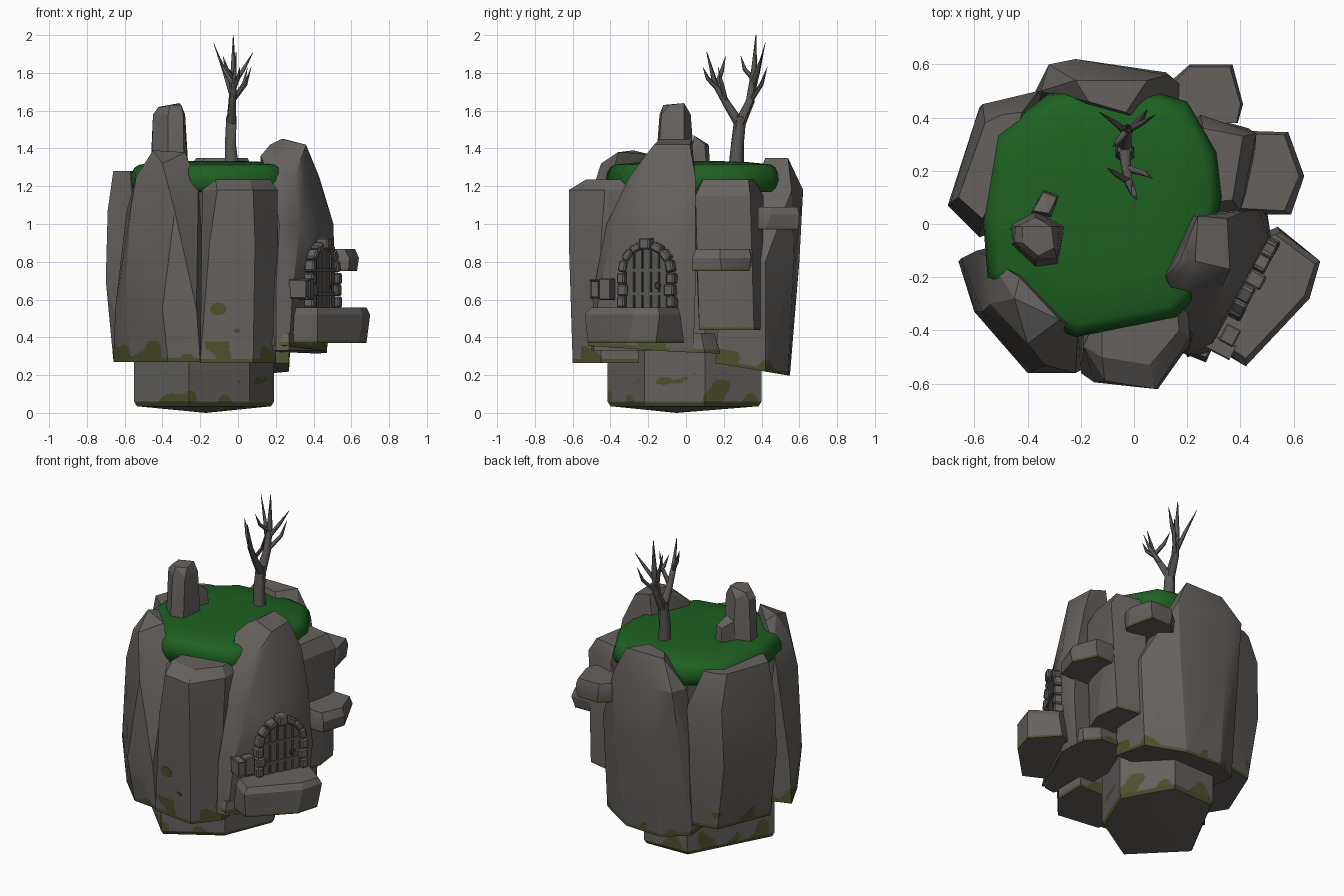
import bpy, bmesh, math
from mathutils import Vector, noise

if "Cube" in bpy.data.objects:
    bpy.data.objects.remove(bpy.data.objects["Cube"])

def mat(name, rgb):
    m = bpy.data.materials.new(name)
    m.diffuse_color = (*rgb, 1)
    m.use_nodes = True
    m.node_tree.nodes["Principled BSDF"].inputs["Base Color"].default_value = m.diffuse_color
    return m

ROCK = mat("grey rock", (0.13, 0.12, 0.112))
MOSS = mat("dark moss", (0.078, 0.083, 0.027))
GRASS = mat("green grass", (0.013, 0.118, 0.016))
BARK = mat("grey bark", (0.10, 0.092, 0.086))
DOOR = mat("dark door wood", (0.105, 0.098, 0.092))

def finish(name, bm, mats, angle=20):
    bmesh.ops.recalc_face_normals(bm, faces=bm.faces[:])
    me = bpy.data.meshes.new(name)
    bm.to_mesh(me)
    bm.free()
    for m in mats:
        me.materials.append(m)
    ob = bpy.data.objects.new(name, me)
    bpy.context.collection.objects.link(ob)
    bpy.ops.object.select_all(action='DESELECT')
    ob.select_set(True)
    bpy.context.view_layer.objects.active = ob
    bpy.ops.object.shade_smooth_by_angle(angle=math.radians(angle))
    return ob

def rock(name, z0, tilt, bottom, upper, moss=0.0, angle=20):
    """Convex boulder: tilted bottom outline plus upper points; moss creeps up from the rim."""
    bm = bmesh.new()
    for x, y in bottom:
        bm.verts.new((x, y, z0 + tilt[0] * x + tilt[1] * y))
    for p in upper:
        bm.verts.new(p)
    bmesh.ops.convex_hull(bm, input=bm.verts[:])
    loose = [v for v in bm.verts if not v.link_faces]
    bmesh.ops.delete(bm, geom=loose, context='VERTS')
    bmesh.ops.dissolve_limit(bm, angle_limit=0.02, verts=bm.verts[:], edges=bm.edges[:])
    if moss:
        def h(p):
            return p.z - z0 - tilt[0] * p.x - tilt[1] * p.y
        n = Vector((-tilt[0], -tilt[1], 1))
        rim = 0.02 if moss >= 0.05 else 0.012
        band = max(moss * 1.6, rim * 1.5)
        for cut in (rim, band):
            bmesh.ops.bisect_plane(bm, geom=bm.verts[:] + bm.edges[:] + bm.faces[:],
                                   plane_co=(0, 0, z0 + cut), plane_no=n)
        bmesh.ops.triangulate(bm, faces=bm.faces[:])
        for _ in range(5):
            es = [e for e in bm.edges if e.calc_length() > 0.02
                  and all(0.01 < h(v.co) < band + 0.001 for v in e.verts)]
            if not es or moss < 0.05:
                break
            bmesh.ops.subdivide_edges(bm, edges=es, cuts=1)
            bmesh.ops.triangulate(bm, faces=bm.faces[:])
        bm.normal_update()
        for f in bm.faces:
            c = f.calc_center_median()
            patch = min(band, moss * (3.6 * noise.noise(c * 8) + .1)) if moss >= .05 else 0
            if f.normal.z > -0.6 and h(c) < max(rim, patch):
                f.material_index = 1
    return finish(name, bm, [ROCK, MOSS], angle)

def at(z, *xy):
    return [(x, y, z) for x, y in xy]

# central pillar
foot = [(-.55, -.12), (-.26, -.415), (.06, -.22), (.19, .1), (.02, .40), (-.28, .39)]
inner = [(-.175 + (x + .175) * .96, y * .96) for x, y in foot]
rock("core_pillar", 0.035, (0, 0), inner, at(.06, *foot) + at(1.2, *foot) + [(-.17, -.05, 0)], .11)

# ring of large boulders
rock("back_boulder", .29, (0, -.17),
     [(-.38, .2), (-.36, .46), (-.2, .55), (.05, .54), (.27, .42), (.27, .155)],
     at(.8, (-.37, .5), (-.2, .6), (.12, .57), (.3, .42), (.28, .2)) +
     at(1.18, (-.35, .5), (-.32, .6), (-.22, .62), (.13, .56)) +
     at(1.35, (-.17, .46), (-.03, .42), (-.22, .54), (.05, .54)), .05)
rock("back_left_boulder", .28, (0, 0),
     [(-.32, .46), (-.52, .42), (-.66, .08), (-.58, -.05), (-.2, .1)],
     at(.7, (-.34, .5), (-.58, .44), (-.70, .07), (-.58, -.03)) +
     at(1.07, (-.36, .5), (-.57, .45), (-.60, .38), (-.69, .08), (-.56, 0)) +
     at(1.28, (-.5, .41), (-.56, .38), (-.66, .1), (-.57, .02), (-.53, .1), (-.42, .42)), .07)
rock("front_left_boulder", .27, (0, 0),
     [(-.66, -.14), (-.56, -.34), (-.37, -.53), (-.2, -.55), (-.15, -.3), (-.4, -.05)],
     at(.55, (-.22, -.56), (-.40, -.56), (-.60, -.33), (-.65, -.13), (-.2, -.35)) +
     at(1.07, (-.335, -.53), (-.57, -.33), (-.59, -.1)) +
     [(-.54, -.13, 1.25), (-.54, -.3, 1.25), (-.4, -.45, 1.32), (-.45, -.28, 1.39),
      (-.28, -.36, 1.38), (-.43, -.2, 1.37), (-.21, -.40, 1.2)], .07)
rock("front_boulder", .265, (0, 0),
     [(-.2, -.56), (.08, -.60), (.2, -.45), (.2, -.25), (-.2, -.25)],
     at(.9, (-.15, -.595), (.09, -.62), (.21, -.45)) +
     at(1.18, (-.19, -.46), (-.11, -.59), (.08, -.62), (.21, -.43), (.2, -.3)) +
     at(1.235, (-.12, -.5), (.06, -.53), (.17, -.4), (-.12, -.3), (.16, -.3)), .07)
rock("door_boulder", .33, (0, 0),
     [(.2, -.5), (.27, -.49), (.47, -.08), (.47, .04), (.1, .04), (.1, -.3)],
     at(.65, (.2, -.49), (.29, -.46), (.515, -.05), (.5, .05)) +
     at(1.0, (.22, -.42), (.33, -.37), (.505, -.05), (.47, .05)) +
     at(1.25, (.17, -.30), (.3, -.3), (.43, -.03), (.42, .05)) +
     [(.12, -.2, 1.36), (.17, -.14, 1.42), (.23, -.14, 1.45), (.24, .03, 1.45), (.35, .02, 1.42),
      (.36, -.17, 1.42)], angle=35)
rock("door_boulder_foot", .34, (-.04, -.05),
     [(.17, -.48), (.27, -.52), (.47, -.1), (.47, .1), (.4, .18), (.1, .18)],
     at(.42, (.18, -.47), (.27, -.5), (.46, -.1), (.46, .08), (.38, .15), (.1, .15)), .07)
rock("right_boulder", .44, (0, 0),
     [(.15, .07), (.40, .07), (.45, .2), (.43, .36), (.25, .40), (.1, .3)],
     at(1.15, (.2, .04), (.40, .05), (.46, .34), (.25, .41)) +
     at(1.235, (.25, .08), (.37, .09), (.41, .33), (.26, .36)), .02)

# moss spots high on the front boulder
bm = bmesh.new()
for cx, cz, rx, rz in ((-.105, .55, .045, .034), (-.005, .435, .02, .012)):
    pts = [(cx + rx * math.cos(k * math.tau / 10), cz + rz * math.sin(k * math.tau / 10)) for k in range(10)]
    vs = [bm.verts.new((x, -.583 - .17 * (x + .105) - .04 * (z - .55) - .005, z)) for x, z in pts]
    f = bm.faces.new(vs)
    r = bmesh.ops.extrude_face_region(bm, geom=[f])
    bmesh.ops.translate(bm, vec=(0, .008, 0), verts=[v for v in r["geom"] if isinstance(v, bmesh.types.BMVert)])
finish("moss_spots", bm, [MOSS])

# stepping ledges
rock("door_ledge", .37, (0, 0),
     [(.28, -.45), (.42, -.52), (.64, -.3), (.68, -.16), (.54, -.01), (.35, -.1)],
     at(.52, (.28, -.43), (.42, -.535), (.66, -.28), (.70, -.14), (.55, -.03)) +
     at(.557, (.30, -.42), (.42, -.505), (.64, -.27), (.68, -.15), (.53, -.04), (.35, -.1)), .02)
rock("right_ledge", .75, (0, 0),
     [(.40, .035), (.585, .035), (.63, .19), (.56, .335), (.38, .33)],
     at(.82, (.38, .04), (.59, .035), (.64, .18), (.58, .345), (.42, .35)) +
     at(.867, (.38, .06), (.565, .05), (.62, .18), (.565, .335), (.42, .34)), .02)
rock("back_right_ledge", .97, (0, 0),
     [(.14, .53), (.22, .595), (.36, .595), (.40, .42), (.38, .38), (.22, .38)],
     at(1.05, (.13, .53), (.21, .60), (.37, .60), (.41, .45), (.39, .38)) +
     at(1.09, (.14, .52), (.21, .59), (.36, .59), (.4, .45), (.385, .38), (.22, .38)), .02)

# standing stones on the top
rock("standing_stone", 1.25, (0, 0),
     [(-.465, 0), (-.37, .05), (-.26, -.01), (-.285, -.155), (-.37, -.165), (-.46, -.08)],
     at(1.58, (-.445, -.01), (-.37, .025), (-.28, -.01), (-.29, -.13), (-.37, -.14), (-.45, -.07)) +
     [(-.42, -.01, 1.62), (-.31, -.01, 1.64), (-.30, -.09, 1.63), (-.36, -.12, 1.63), (-.42, -.07, 1.615)])
rock("small_stone", 1.27, (0, 0),
     [(-.39, .04), (-.34, .13), (-.28, .11), (-.31, .02)],
     [(-.38, .05, 1.45), (-.34, .12, 1.42), (-.29, .10, 1.42), (-.32, .04, 1.47)])

# lofted rings, shared by the grass and branches
def loft(bm, rings):
    loops = [[bm.verts.new(p) for p in r] for r in rings]
    for a, b in zip(loops, loops[1:]):
        for i in range(len(a)):
            j = (i + 1) % len(a)
            bm.faces.new((a[i], a[j], b[j], b[i]))
    bm.faces.new(loops[0])
    bm.faces.new(loops[-1])

# grass cap
outline = [(-.57, .04), (-.52, .34), (-.32, .49), (-.1, .51), (.1, .49), (.2, .46), (.31, .27), (.33, .1),
           (.24, -.27), (.16, -.35), (-.22, -.425), (-.36, -.37), (-.55, -.2)]
bm = bmesh.new()
loft(bm, [[(-.11 + (x + .11) * s, .04 + (y - .04) * s, z) for x, y in outline]
          for z, s in ((1.17, .94), (1.19, .98), (1.23, 1), (1.27, .985), (1.3, .95), (1.315, .89), (1.328, .6), (1.333, .3))])
finish("grass_cap", bm, [GRASS], 60)

# bare tree: tapered tubes (x, y, z, radius)
bm = bmesh.new()
def tube(*path):
    pts = [Vector(p[:3]) for p in path]
    rings = []
    for i, p in enumerate(pts):
        d = (pts[min(i + 1, len(pts) - 1)] - pts[max(i - 1, 0)]).normalized()
        a = d.cross(Vector((1, 0, 0))).normalized()
        b = d.cross(a)
        rings.append([p + (a * math.cos(k * math.tau / 6) + b * math.sin(k * math.tau / 6)) * path[i][3]
                      for k in range(6)])
    loft(bm, rings)

tube((-.03, .265, 1.28, .042), (-.04, .272, 1.42, .034), (-.035, .288, 1.57, .031))
tube((-.035, .285, 1.53, .03), (-.03, .34, 1.65, .023), (-.025, .36, 1.8, .017), (-.025, .37, 2.0, .002))
tube((-.035, .29, 1.52, .028), (-.03, .22, 1.63, .021), (-.02, .155, 1.74, .016), (-.01, .11, 1.91, .002))
twigs = [((-.03, .345, 1.67), (-.07, .38, 1.8), (-.13, .42, 1.96)),
         ((-.028, .35, 1.73), (.03, .38, 1.82), (.08, .41, 1.91)),
         ((-.03, .34, 1.65), (.03, .40, 1.74), (.05, .43, 1.83)),
         ((-.025, .355, 1.77), (-.06, .31, 1.82), (-.08, .29, 1.89)),
         ((-.03, .21, 1.65), (.04, .19, 1.74), (.07, .17, 1.83)),
         ((-.02, .16, 1.73), (-.07, .19, 1.81), (-.10, .21, 1.89)),
         ((-.022, .165, 1.72), (0, .115, 1.77), (.01, .09, 1.83))]
for a, b, c in twigs:
    tube((*a, .014), (*b, .011), (*c, .001))
finish("bare_tree", bm, [BARK], 60)

# door, built in a local frame: u along the wall, o outward, z up
U, N, O = Vector((.46, .888, 0)), Vector((.888, -.46, 0)), Vector((.44, -.2, .555))
def box(bm, u, o, z, su, so, sz, roll=0.0):
    for v in bmesh.ops.create_cube(bm, size=1)["verts"]:
        x, y, w = v.co.x * su, v.co.y * so, v.co.z * sz
        x, w = x * math.cos(roll) - w * math.sin(roll), x * math.sin(roll) + w * math.cos(roll)
        v.co = O + U * (u + x) + N * (o + y) + Vector((0, 0, z + w))

def chamfer(bm, w):
    bmesh.ops.bevel(bm, geom=bm.edges[:], offset=w, segments=1, affect='EDGES')

# arch stones
SPRING, RAD = .19, .143
bm = bmesh.new()
for s in (-1, 1):
    for i in range(3):
        box(bm, s * (RAD + .004 * (-1) ** i), .01, .032 + i * .062, .046 + .012 * (i % 2), .06, .06)
for i in range(7):
    a = math.pi * (i + .5) / 7
    k = i == 3
    box(bm, RAD * math.cos(a), .01 + .008 * k, SPRING + (RAD + .008 * k) * math.sin(a),
        .042 + .02 * k, .055 + .015 * k, .062, a)
chamfer(bm, .008)
finish("door_arch", bm, [ROCK])

# door planks, bands and ring handle
bm = bmesh.new()
for i in range(-2, 3):
    u = i * .05
    top = SPRING + math.sqrt(RAD ** 2 - u * u) - .01
    box(bm, u, .003, top / 2, .044, .03, top)
chamfer(bm, .003)
for z in (.075, .2):
    box(bm, 0, .018, z, .24, .014, .018)
finish("door_planks", bm, [DOOR])
bpy.ops.mesh.primitive_torus_add(major_radius=.016, minor_radius=.004, major_segments=12, minor_segments=6,
                                 location=O + U * .07 + N * .025 + Vector((0, 0, .12)),
                                 rotation=(math.pi / 2, 0, math.atan2(U.y, U.x)))
bpy.context.object.name = "door_handle"
bpy.context.object.data.materials.append(DOOR)

# block bracket beside the door
bm = bmesh.new()
box(bm, -.23, .03, .1, .07, .06, .115)
box(bm, -.285, .02, .1, .05, .09, .09)
chamfer(bm, .005)
finish("wall_bracket", bm, [ROCK])
